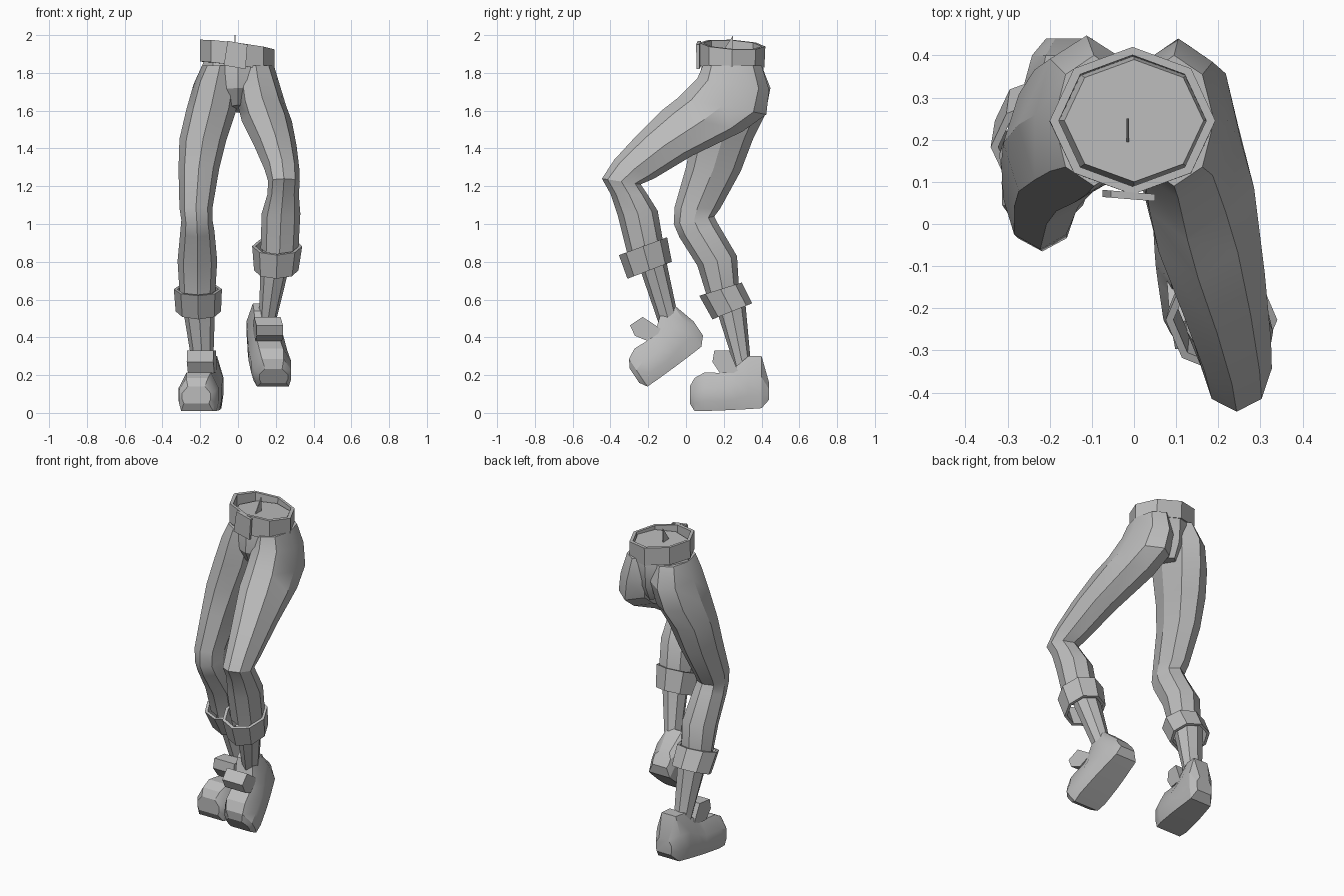
import bpy, bmesh, math
from mathutils import Vector

cube = bpy.data.objects.get("Cube")
if cube:
    bpy.data.objects.remove(cube)

grey = bpy.data.materials.new("plain_grey")
grey.use_nodes = True
grey.diffuse_color = (0.5, 0.5, 0.5, 1)
grey.node_tree.nodes["Principled BSDF"].inputs["Base Color"].default_value = (0.5, 0.5, 0.5, 1)


def skin(name, loops, capped=True):
    """Join matching loops into a capped tube, or back onto the first loop."""
    bm = bmesh.new()
    rings = [[bm.verts.new(p) for p in loop] for loop in loops]
    n = len(rings[0])
    ends = rings[1:] if capped else rings[1:] + rings[:1]
    for a, b in zip(rings, ends):
        for i in range(n):
            j = (i + 1) % n
            bm.faces.new((a[i], a[j], b[j], b[i]))
    if capped:
        bm.faces.new(rings[0])
        bm.faces.new(rings[-1])
    bmesh.ops.recalc_face_normals(bm, faces=bm.faces[:])
    mesh = bpy.data.meshes.new(name)
    bm.to_mesh(mesh)
    bm.free()
    mesh.materials.append(grey)
    obj = bpy.data.objects.new(name, mesh)
    bpy.context.collection.objects.link(obj)
    bpy.ops.object.select_all(action='DESELECT')
    obj.select_set(True)
    bpy.context.view_layer.objects.active = obj
    bpy.ops.object.shade_smooth_by_angle(angle=math.radians(28))


def ring(yf, zf, yb, zb, x0, x1, roll=0):
    """Slanted eight-sided ring from its front point, back point and x range."""
    mid = Vector(((x0 + x1) / 2, (yf + yb) / 2, (zf + zb) / 2))
    depth = Vector((0, (yb - yf) / 2, (zb - zf) / 2))
    width = Vector((1, 0, roll)) * ((x1 - x0) / 2)
    turns = [math.tau * i / 8 for i in range(8)]
    return [mid + width * math.cos(t) + depth * math.sin(t) for t in turns]


def tube(name, rows):
    skin(name, [ring(*r) for r in rows])


def band(name, top, bottom, inner, roll=0):
    """Open band with a wall thickness."""
    outside = [ring(*top, roll), ring(*bottom, roll)]
    inside = []
    for loop in reversed(outside):
        mid = sum(loop, Vector()) / len(loop)
        inside.append([mid.lerp(p, inner) for p in loop])
    skin(name, outside + inside, capped=False)


# Trousers: hips and two bent legs
tube("hips", [
    (.1, 1.92, .39, 1.91, -.165, .165),
    (.08, 1.82, .41, 1.82, -.195, .195),
    (.075, 1.72, .4, 1.68, -.155, .155),
    (.12, 1.63, .36, 1.59, -.05, .05)])

tube("left_trouser_leg", [
    (.09, 1.84, .4, 1.84, 0, .19),
    (.06, 1.77, .44, 1.71, -.01, .22),
    (-.04, 1.67, .425, 1.58, 0, .255),
    (-.13, 1.6, .3, 1.49, .02, .285),
    (-.26, 1.47, .03, 1.36, .085, .31),
    (-.38, 1.34, -.17, 1.24, .14, .325),
    (-.445, 1.24, -.24, 1.21, .16, .327),
    (-.4, 1.16, -.2, 1.15, .155, .322),
    (-.36, 1.04, -.15, 1.07, .125, .33),
    (-.31, .84, -.12, .9, .12, .32)])

tube("right_trouser_leg", [
    (.09, 1.84, .4, 1.84, -.19, 0),
    (.07, 1.76, .447, 1.72, -.235, .01),
    (.05, 1.62, .42, 1.58, -.275, -.01),
    (.03, 1.45, .355, 1.45, -.31, -.06),
    (0, 1.3, .29, 1.28, -.315, -.1),
    (-.06, 1.09, .18, 1.08, -.31, -.135),
    (-.065, 1, .15, 1.04, -.3, -.135),
    (-.035, .93, .17, 1, -.305, -.125),
    (.06, .78, .27, .83, -.32, -.11),
    (.11, .62, .28, .67, -.31, -.12)])

# Turned-up cuffs
band("left_cuff",
     (-.355, .835, -.1, .93, .075, .34),
     (-.31, .71, -.075, .8, .085, .32), .86)
band("right_cuff",
     (.07, .62, .295, .69, -.34, -.085),
     (.14, .495, .35, .58, -.33, -.09), .86)

# Lower shins narrowing into the shoes
tube("left_shin", [
    (-.25, .78, -.11, .83, .12, .28),
    (-.14, .46, -.04, .5, .11, .2),
    (-.1, .38, -.01, .42, .1, .19)])
tube("right_shin", [
    (.15, .58, .31, .63, -.3, -.12),
    (.24, .3, .34, .3, -.25, -.13),
    (.26, .22, .36, .22, -.24, -.12)])


def shoe(side, heel, pitch, skew):
    """Shoe built along its sole, then pitched and turned out."""
    c, s = math.cos(math.radians(pitch)), math.sin(math.radians(pitch))

    def place(x, along, up):
        return heel + Vector((x + along * skew, -along * c - up * s, up * c - along * s))

    def slice_at(along, low, high, half):
        # flat sole, widest just above it, rounded over the top
        shape = [(-.88, 0), (.88, 0), (1, .25), (1, .6), (.6, 1), (-.6, 1), (-1, .6), (-1, .25)]
        return [place(half * x, along, low + (high - low) * h) for x, h in shape]

    skin(side + "_shoe", [slice_at(*row) for row in (
        (-.01, .06, .15, .055),
        (.03, .015, .29, .082),
        (.1, .01, .29, .09),
        (.16, .007, .24, .097),
        (.22, .004, .2, .102),
        (.33, 0, .205, .106),
        (.385, 0, .175, .096),
        (.41, .04, .13, .075))])

    # Tongue standing up in front of the ankle
    profile = [(.15, .2), (.25, .2), (.29, .26), (.28, .32), (.2, .32)]
    skin(side + "_shoe_tongue",
         [[place(x, along, up) for along, up in profile] for x in (-.07, .07)])


shoe("left", Vector((.123, .115, .355)), 34, .16)
shoe("right", Vector((-.155, .43, .01)), 0, -.16)

# Belt, buckle and the small tag standing inside the waist
band("belt",
     (.07, 1.96, .42, 1.94, -.2, .193),
     (.07, 1.84, .415, 1.83, -.2, .193), .89, roll=-.13)

plate = [(-.055, 1.97), (.05, 1.95), (.04, 1.82), (-.075, 1.84)]
skin("belt_buckle", [[Vector((x, y - x * .08, z)) for x, z in plate] for y in (.058, .075)])

tag = [(.19, 1.91), (.25, 2), (.25, 1.91)]
skin("waist_tag", [[Vector((x, y, z)) for y, z in tag] for x in (-.018, -.012)])
